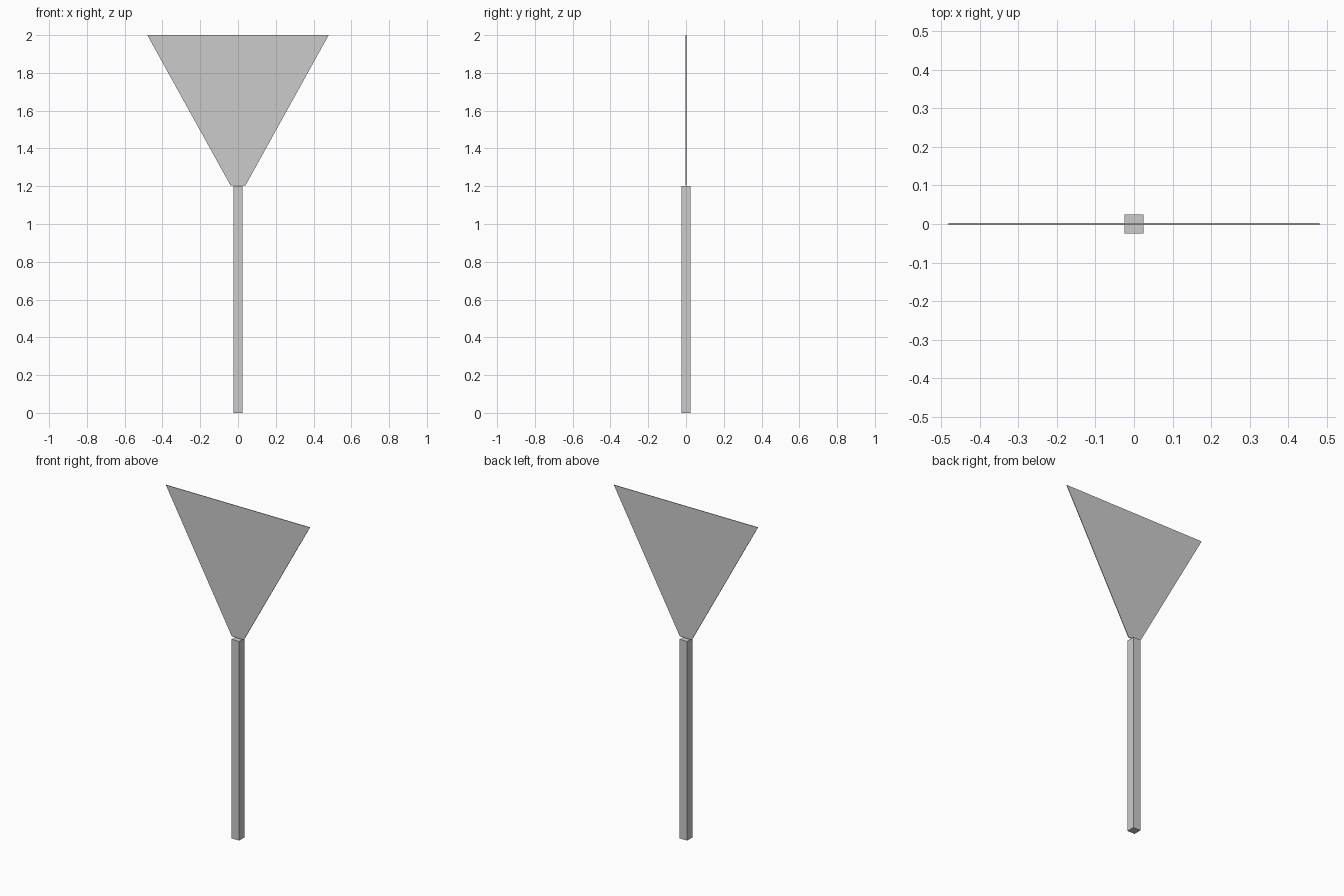
import bpy

if "Cube" in bpy.data.objects:
    bpy.data.objects.remove(bpy.data.objects["Cube"])

# Square post
bpy.ops.mesh.primitive_cube_add(size=1, location=(0, 0, 0.6))
post = bpy.context.object
post.name = "post"
post.scale = (0.05, 0.05, 1.2)

# Thin flared panel on top of the post
half_t = 0.002
profile = [(-0.04, 1.205), (0.04, 1.205), (0.48, 2.0), (-0.48, 2.0)]
verts = [(x, y, z) for y in (-half_t, half_t) for x, z in profile]
faces = [(0, 1, 2, 3), (7, 6, 5, 4)]
faces += [(i, i + 4, (i + 1) % 4 + 4, (i + 1) % 4) for i in range(4)]
mesh = bpy.data.meshes.new("flared_panel")
mesh.from_pydata(verts, [], faces)
panel = bpy.data.objects.new("flared_panel", mesh)
bpy.context.collection.objects.link(panel)
